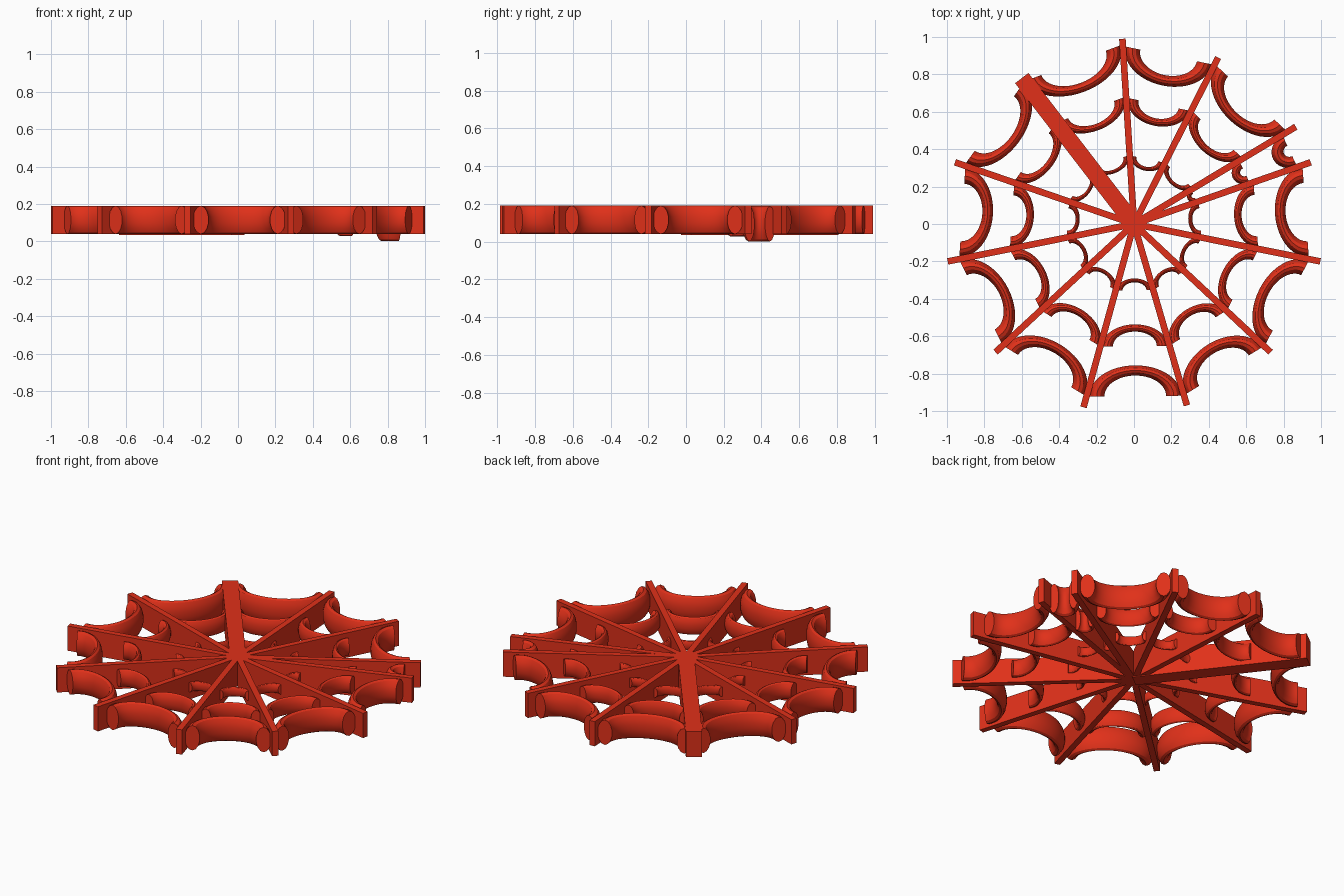
import bpy, bmesh
from math import sin, cos, tan, pi, atan2, hypot
from mathutils import Vector, Matrix

if "Cube" in bpy.data.objects:
    bpy.data.objects.remove(bpy.data.objects["Cube"])

mat = bpy.data.materials.new("web_red")
mat.diffuse_color = (0.75, 0.03, 0.01, 1)
mat.use_nodes = True
mat.node_tree.nodes["Principled BSDF"].inputs["Base Color"].default_value = mat.diffuse_color

# Spoke tips, counter-clockwise
TIPS = [(0.996, -0.2), (0.945, 0.33), (0.865, 0.52), (0.45, 0.89), (-0.062, 0.99),
        (-0.6, 0.78), (-0.957, 0.33), (-0.996, -0.2), (-0.74, -0.685),
        (-0.27, -0.98), (0.283, -0.97), (0.73, -0.685)]
THICK = 5      # index of the wide spoke
ANGLES = [atan2(y, x) for x, y in TIPS]


def finish(name, bm):
    bmesh.ops.recalc_face_normals(bm, faces=bm.faces)
    me = bpy.data.meshes.new(name)
    bm.to_mesh(me)
    bm.free()
    ob = bpy.data.objects.new(name, me)
    bpy.context.collection.objects.link(ob)
    me.materials.append(mat)
    return ob


def spoke(name, tip, width, z0, z1):
    length = hypot(*tip)
    bm = bmesh.new()
    bmesh.ops.create_cube(bm, size=1)
    bm.transform(Matrix.Rotation(atan2(tip[1], tip[0]), 4, 'Z')
                 @ Matrix.Translation((length / 2, 0, (z0 + z1) / 2))
                 @ Matrix.Diagonal((length, width, z1 - z0, 1)))
    return finish(name, bm)


def strand(name, angle, dist, half, depth, thick, height, zc, segs=24, sides=14):
    """Half torus, squashed in depth and stretched in z, bulging to the hub."""
    bm = bmesh.new()
    major = half - thick
    rings = []
    for i in range(segs + 1):
        a = pi * i / segs
        ring = []
        for j in range(sides):
            b = 2 * pi * (j + 0.5) / sides
            r = major + thick * cos(b)
            ring.append(bm.verts.new((-r * sin(a) * depth / half, r * cos(a),
                                      height / 2 * sin(b) / cos(pi / sides * 0.5))))
        rings.append(ring)
    for p, q in zip(rings, rings[1:]):
        for j in range(sides):
            k = (j + 1) % sides
            bm.faces.new((p[j], p[k], q[k], q[j]))
    bm.faces.new(rings[0])
    bm.faces.new(rings[-1])
    bm.transform(Matrix.Rotation(angle, 4, 'Z') @ Matrix.Translation((dist, 0, zc)))
    ob = finish(name, bm)
    bpy.context.view_layer.objects.active = ob
    ob.select_set(True)
    bpy.ops.object.shade_smooth_by_angle(angle=0.5)
    ob.select_set(False)


# Radial spokes
for i, tip in enumerate(TIPS):
    if i == THICK:
        spoke("wide_spoke", tip, 0.09, 0.035, 0.19)
    else:
        spoke(f"spoke_{i}", tip, 0.035, 0.04, 0.19)

# Three rings of sagging strands between neighbouring spokes
for ring, s in (("outer", 1.0), ("middle", 0.71), ("inner", 0.385)):
    for i, a in enumerate(ANGLES):
        gap = (ANGLES[(i + 1) % len(ANGLES)] - a) % (2 * pi)
        narrow = gap < 0.3
        half = 0.92 * tan(gap / 2) * 0.95
        strand(f"{ring}_strand_{i}", a + gap / 2, 0.92 * s, half * s,
               (0.1 if narrow else 0.165) * s, (0.03 if narrow else 0.042) * s,
               (0.185 if narrow else 0.15) * s, 0.094 if narrow else 0.115)
